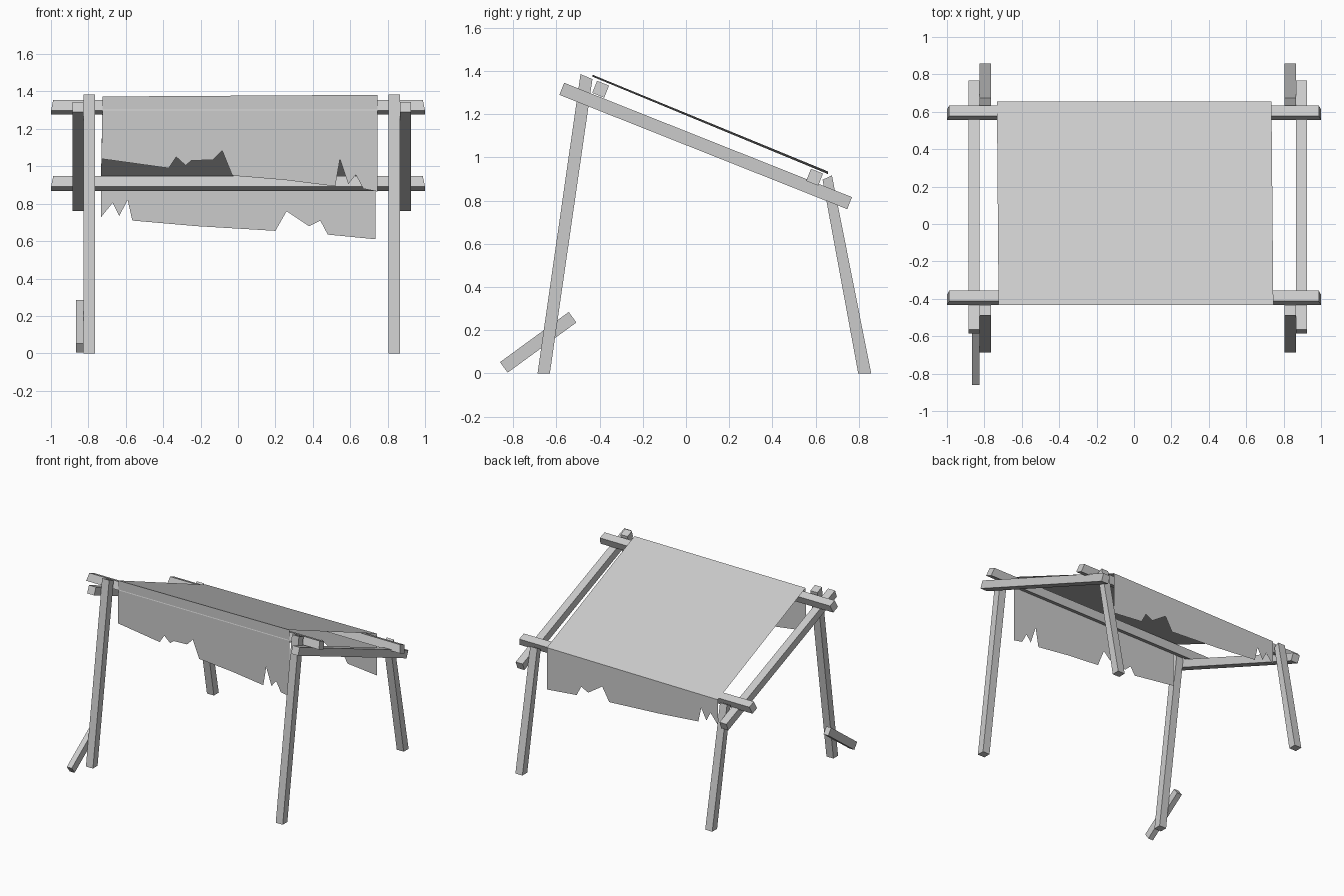
import bpy
import bmesh
from mathutils import Vector

cube = bpy.data.objects.get("Cube")
if cube:
    bpy.data.objects.remove(cube, do_unlink=True)

# One plain grey for everything
grey = bpy.data.materials.new("weathered_grey")
grey.use_nodes = True
colour = (0.6, 0.6, 0.6, 1)
grey.diffuse_color = colour
grey.node_tree.nodes["Principled BSDF"].inputs["Base Color"].default_value = colour


def finish(name, bm):
    mesh = bpy.data.meshes.new(name)
    bm.to_mesh(mesh)
    bm.free()
    mesh.materials.append(grey)
    obj = bpy.data.objects.new(name, mesh)
    bpy.context.collection.objects.link(obj)
    return obj


def prism(name, outline, x0, x1, top_taper=0.0):
    """Extrude a (y, z) outline from x0 to x1, optionally shortening its upper edge."""
    bm = bmesh.new()
    mid = sum(z for _, z in outline) / len(outline)
    rings = []
    for x, inward in ((x0, 1), (x1, -1)):
        rings.append([bm.verts.new((x + inward * top_taper * (z > mid), y, z))
                      for y, z in outline])
    a, b = rings
    bm.faces.new(a)
    bm.faces.new(b[::-1])
    for i in range(len(a)):
        j = (i + 1) % len(a)
        bm.faces.new((a[i], b[i], b[j], a[j]))
    bmesh.ops.recalc_face_normals(bm, faces=bm.faces)
    return finish(name, bm)


def plank(start, end, width):
    """Rectangle outline around a centre line in the (y, z) plane."""
    p, q = Vector(start), Vector(end)
    d = (q - p).normalized()
    n = Vector((-d.y, d.x)) * width / 2
    return [tuple(v) for v in (p - n, q - n, q + n, p + n)]


def sheet(name, points):
    bm = bmesh.new()
    bm.faces.new([bm.verts.new(p) for p in points])
    return finish(name, bm)


# Leaning legs, flat at the ground and square-cut at the top
front_leg = [(-0.687, 0), (-0.63, 0), (-0.433, 1.362), (-0.488, 1.385)]
back_leg = [(0.797, 0), (0.857, 0), (0.675, 0.917), (0.632, 0.896)]
rail = plank((-0.575, 1.317), (0.757, 0.788), 0.06)
for side, leg_x, rail_x in (("right", -0.825, -0.885), ("left", 0.805, 0.865)):
    prism(side + "_front_leg", front_leg, leg_x, leg_x + 0.06)
    prism(side + "_back_leg", back_leg, leg_x, leg_x + 0.06)
    prism(side + "_sloping_rail", rail, rail_x, rail_x + 0.06)

# Cross beams lying on the sloping rails
slope = Vector((0.929, -0.369)) * 0.03
for name, centre in (("front_cross_beam", (-0.395, 1.315)),
                     ("back_cross_beam", (0.595, 0.908))):
    c = Vector(centre)
    prism(name, plank(c - slope, c + slope, 0.06), -1, 1, 0.012)

# Loose board leaning on one front leg
prism("leaning_board", plank((-0.843, 0.028), (-0.525, 0.26), 0.06), -0.867, -0.825)

# Cloth roof with a torn flap hanging at each end
FRONT, BACK = -0.432, 0.656
front_left, front_right = (0.745, FRONT, 1.382), (-0.724, FRONT, 1.373)
back_left, back_right = (0.735, BACK, 0.935), (-0.733, BACK, 0.923)
sheet("cloth_roof", [front_right, front_left, back_left, back_right])

front_tear = [(-0.73, 1.04), (-0.37, 0.99), (-0.33, 1.05), (-0.28, 1.005),
              (-0.25, 1.03), (-0.135, 1.035), (-0.085, 1.085), (-0.03, 0.95),
              (0.25, 0.927), (0.52, 0.893), (0.545, 1.04), (0.59, 0.905),
              (0.63, 0.955), (0.67, 0.88), (0.745, 0.865)]
back_tear = [(-0.733, 0.727), (-0.67, 0.805), (-0.635, 0.735), (-0.59, 0.82),
             (-0.565, 0.71), (-0.22, 0.68), (0.2, 0.655), (0.26, 0.76),
             (0.38, 0.68), (0.44, 0.71), (0.48, 0.635), (0.735, 0.61)]
sheet("front_torn_flap",
      [(x, FRONT, z) for x, z in front_tear] + [front_left, front_right])
sheet("back_torn_flap",
      [(x, BACK, z) for x, z in reversed(back_tear)] + [back_right, back_left])
